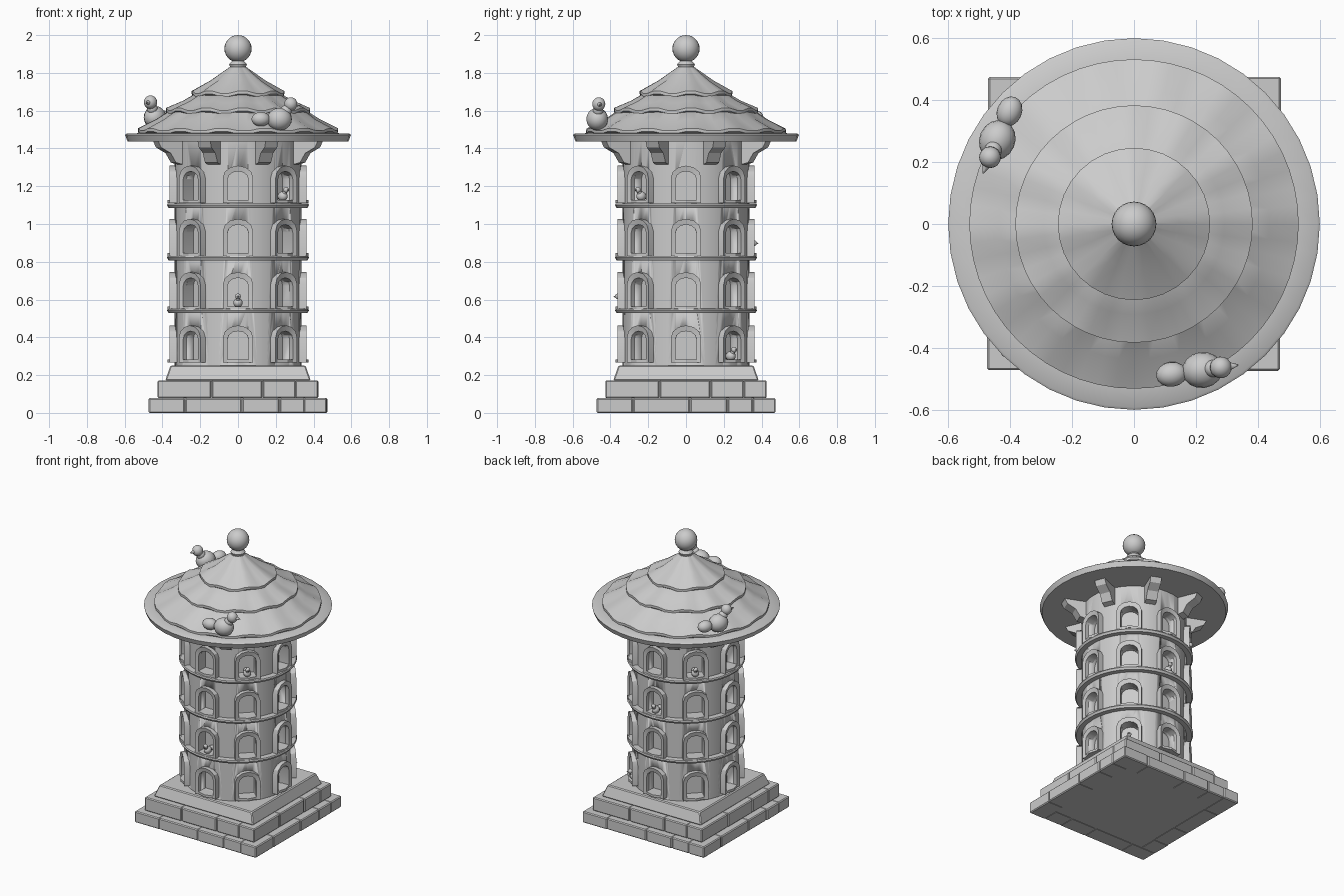
import bpy, bmesh, random
from math import sin, cos, pi, radians
from mathutils import Matrix, Vector

if "Cube" in bpy.data.objects:
    bpy.data.objects.remove(bpy.data.objects["Cube"])

random.seed(4)

def finish(name, bm, angle=35):
    bmesh.ops.recalc_face_normals(bm, faces=bm.faces)
    me = bpy.data.meshes.new(name)
    bm.to_mesh(me)
    bm.free()
    ob = bpy.data.objects.new(name, me)
    bpy.context.collection.objects.link(ob)
    bpy.ops.object.select_all(action='DESELECT')
    bpy.context.view_layer.objects.active = ob
    ob.select_set(True)
    bpy.ops.object.shade_smooth_by_angle(angle=radians(angle))
    return ob

def lathe(name, profile, n=32, ripple=None, closed=False):
    """Spin (r, z) points; ripple(i) lifts the profile at step i."""
    bm = bmesh.new()
    rings = []
    for k, (r, z) in enumerate(profile):
        rings.append([bm.verts.new((r * cos(2 * pi * i / n), r * sin(2 * pi * i / n),
                      z + (ripple(i, k) if ripple else 0))) for i in range(n)])
    pairs = list(zip(rings, rings[1:]))
    if closed:
        pairs.append((rings[-1], rings[0]))
    for a, b in pairs:
        for i in range(n):
            j = (i + 1) % n
            bm.faces.new((a[i], a[j], b[j], b[i]))
    if not closed:
        bm.faces.new(rings[0])
        bm.faces.new(rings[-1])
    return finish(name, bm)

def box(bm, size, loc, mat=Matrix(), bevel=0.0):
    m = mat @ Matrix.Translation(loc) @ Matrix.Diagonal((*size, 1))
    vs = bmesh.ops.create_cube(bm, size=1, matrix=m)['verts']
    if bevel:
        es = list({e for v in vs for e in v.link_edges})
        bmesh.ops.bevel(bm, geom=es, offset=bevel, segments=1, affect='EDGES')

def spin(a):
    return Matrix.Rotation(radians(a), 4, 'Z')

def prism(bm, pts, vec, mat):
    """Extrude a closed 3D outline along vec."""
    a = [bm.verts.new(mat @ Vector(p)) for p in pts]
    b = [bm.verts.new(mat @ (Vector(p) + Vector(vec))) for p in pts]
    bm.faces.new(a)
    bm.faces.new(b[::-1])
    for i in range(len(a)):
        j = (i + 1) % len(a)
        bm.faces.new((a[i], a[j], b[j], b[i]))

# Stepped stone base: courses of blocks around a core
def course(name, half, z0, z1, joints):
    bm = bmesh.new()
    d = 0.12
    h = z1 - z0
    box(bm, (2 * half - 0.02, 2 * half - 0.02, h - 0.004), (0, 0, z0 + h / 2))
    cuts = [-half] + joints + [half - d]
    for s in range(4):
        for a, b in zip(cuts, cuts[1:]):
            out = random.uniform(-0.006, 0)
            box(bm, (b - a - 0.004, d, h), ((a + b) / 2, -half + d / 2 - out, z0 + h / 2),
                spin(90 * s), 0.006)
    return finish(name, bm, 20)

course("base_lower_course", 0.475, 0.0, 0.078, [-0.28, 0.02, 0.22])
course("base_middle_course", 0.428, 0.078, 0.172, [-0.14, 0.13])
bm = bmesh.new()
bmesh.ops.create_cone(bm, cap_ends=True, segments=4, radius1=0.385 * 2 ** .5, radius2=0.358 * 2 ** .5,
                      depth=0.078, matrix=Matrix.Translation((0, 0, 0.211)) @ spin(45))
bmesh.ops.bevel(bm, geom=bm.edges[:], offset=0.006, segments=1, affect='EDGES')
finish("base_plinth", bm, 20)

# Tower wall with arched niches cut into it
wall = lathe("tower_wall", [(0.335, 0.24), (0.335, 1.45)], 40)
STOREYS = [0.266 + 0.282 * i for i in range(4)]

def arch(w, bottom, top):
    """Left-to-right arch outline in (y, z)."""
    spring = top - w * 0.8
    return [(-w, bottom)] + [(-w * cos(pi * k / 6), spring + (top - spring) * sin(pi * k / 6))
                             for k in range(7)] + [(w, bottom)]

bm = bmesh.new()
for z in STOREYS:
    for s in range(8):
        prism(bm, [(0.28, y, h) for y, h in arch(0.055, z + 0.014, z + 0.168)],
              (0.15, 0, 0), spin(45 * s))
cutter = finish("niche_cutter", bm)
cutter.hide_render = True
mod = wall.modifiers.new("niches", 'BOOLEAN')
mod.object, mod.operation, mod.solver = cutter, 'DIFFERENCE', 'EXACT'
bpy.context.view_layer.objects.active = wall
bpy.ops.object.modifier_apply(modifier=mod.name)
bpy.data.objects.remove(cutter)

# Arched window frames and pointed sills
bm = bmesh.new()
for z in STOREYS:
    for s in range(8):
        m = spin(45 * s)
        outer, inner = arch(0.08, z, z + 0.197), arch(0.056, z, z + 0.167)
        rows = [[bm.verts.new(m @ Vector((r, y, h))) for y, h in o]
                for r, o in ((0.30, outer), (0.362, outer), (0.355, inner), (0.30, inner))]
        for a, b in zip(rows, rows[1:] + rows[:1]):
            for i in range(len(a) - 1):
                bm.faces.new((a[i], a[i + 1], b[i + 1], b[i]))
        for k in (0, -1):
            bm.faces.new([r[k] for r in rows])
        prism(bm, [(0.30, -0.06, z), (0.355, -0.06, z), (0.372, 0, z), (0.355, 0.06, z),
                   (0.30, 0.06, z)], (0, 0, 0.016), m)
finish("window_frames", bm, 30)

# Ledges between the storeys
for i, z in enumerate((0.541, 0.82, 1.098)):
    lathe(f"storey_ledge_{i + 1}", [(0.32, z - 0.012), (0.368, z - 0.012), (0.376, z + 0.002),
                                    (0.372, z + 0.01), (0.32, z + 0.012)], 40, closed=True)

# Brackets under the eaves
bm = bmesh.new()
for s in range(8):
    prism(bm, [(0.31, -0.036, 1.445), (0.475, -0.036, 1.445), (0.455, -0.036, 1.405),
               (0.40, -0.036, 1.375), (0.37, -0.036, 1.325), (0.31, -0.036, 1.31)],
          (0, 0.072, 0), spin(22.5 + 45 * s))
finish("eave_brackets", bm, 30)

# Roof: eave disc and three ribbed tiers
lathe("eave_disc", [(0.585, 1.438), (0.598, 1.472), (0.59, 1.478), (0.5, 1.482)], 40)

def tier(name, r0, z0, r1, z1, ribs):
    mid = ((r0 + r1) / 2, (z0 + z1) / 2 - 0.006)
    def rib(i, k):
        return 0.0 if k in (0, 4) else (0.006 if i % 4 < 2 else -0.006)
    lathe(name, [(r0 - 0.02, z0 - 0.02), (r0, z0 - 0.008), (r0, z0 + 0.008), mid, (r1, z1)],
          ribs * 4, rib)

tier("roof_lower_tier", 0.53, 1.492, 0.34, 1.615, 14)
tier("roof_middle_tier", 0.382, 1.60, 0.20, 1.705, 12)
tier("roof_upper_tier", 0.245, 1.69, 0.045, 1.83, 8)

# Ball finial
lathe("finial_neck", [(0.06, 1.81), (0.04, 1.828), (0.047, 1.845), (0.03, 1.865)], 20)
bm = bmesh.new()
bmesh.ops.create_uvsphere(bm, u_segments=24, v_segments=14, radius=0.072,
                          matrix=Matrix.Translation((0, 0, 1.928)))
finish("finial_ball", bm, 60)

# Birds made of simple rounded forms
def bird(name, loc, heading, scale=1.0):
    bm = bmesh.new()
    m = Matrix.Translation(loc) @ spin(heading) @ Matrix.Scale(scale, 4)
    def blob(c, r):
        bmesh.ops.create_uvsphere(bm, u_segments=16, v_segments=10, radius=1,
                                  matrix=m @ Matrix.Translation(c) @ Matrix.Diagonal((*r, 1)))
    blob((0, 0, 0), (0.066, 0.058, 0.06))
    blob((0.06, 0, 0.08), (0.035, 0.035, 0.036))
    blob((0.035, 0, 0.045), (0.03, 0.028, 0.03))
    blob((-0.10, 0, 0.0), (0.05, 0.04, 0.038))
    bmesh.ops.create_cone(bm, cap_ends=True, segments=8, radius1=0.014, radius2=0.002, depth=0.03,
                          matrix=m @ Matrix.Translation((0.102, 0, 0.078)) @ Matrix.Rotation(pi / 2, 4, 'Y'))
    finish(name, bm, 60)

bird("roof_bird_front", (0.22, -0.47, 1.555), 8)
bird("roof_bird_left", (-0.44, 0.27, 1.565), -113)
for i, (a, s) in enumerate([(-90, 1), (-45, 3), (45, 0), (90, 2), (135, 3)]):
    c = spin(a) @ Vector((0.335, 0, STOREYS[s] + 0.035))
    bird(f"nesting_bird_{i + 1}", c, a, 0.42)
